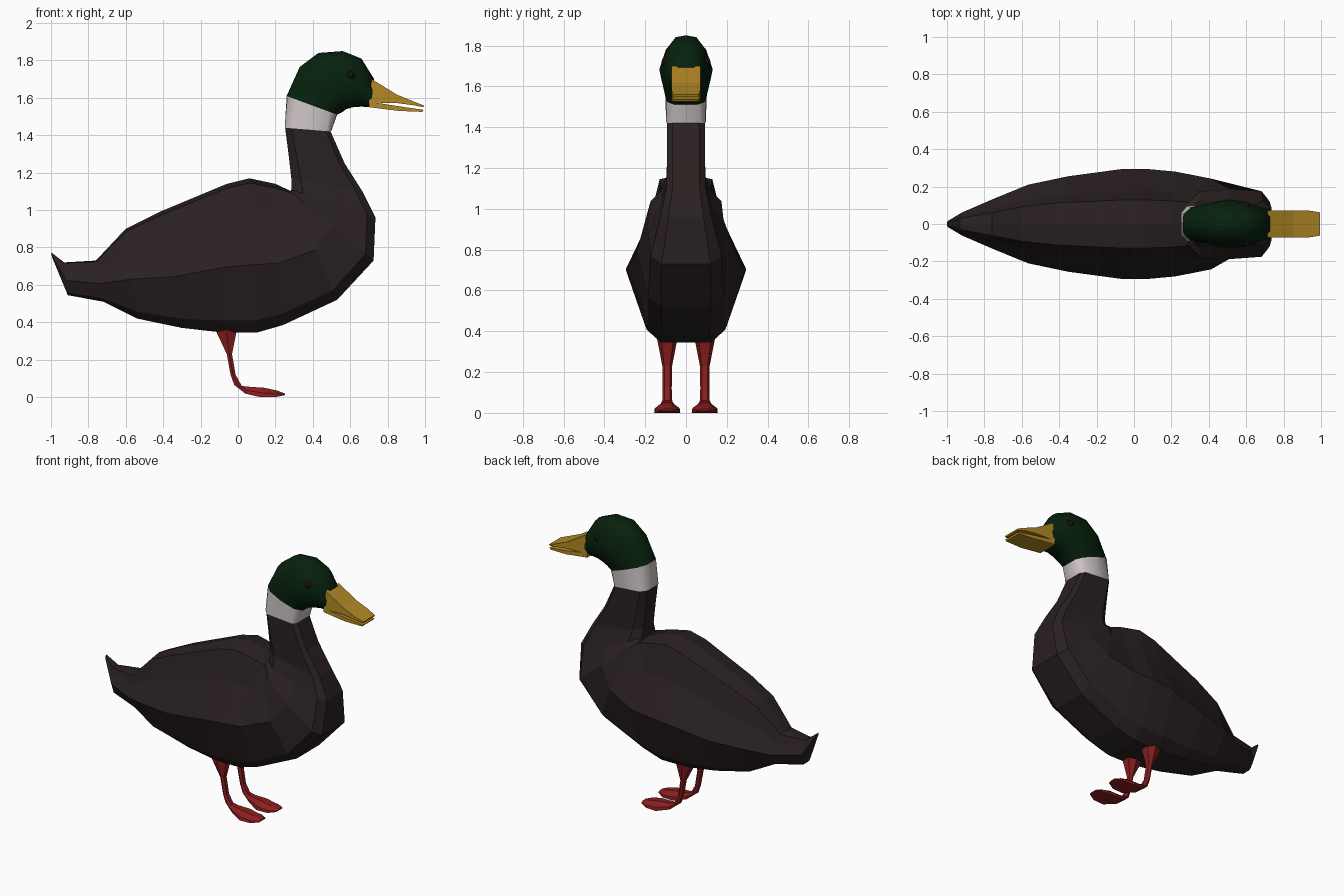
import bpy, bmesh
from math import radians

old = bpy.data.objects.get("Cube")
if old:
    bpy.data.objects.remove(old, do_unlink=True)


def material(name, rgb):
    m = bpy.data.materials.new(name)
    m.use_nodes = True
    m.diffuse_color = (*rgb, 1)
    bsdf = m.node_tree.nodes["Principled BSDF"]
    bsdf.inputs["Base Color"].default_value = (*rgb, 1)
    bsdf.inputs["Roughness"].default_value = 0.9
    return m


brown = material("brown feathers", (0.023, 0.015, 0.015))
green = material("head green", (0.002, 0.015, 0.004))
white = material("collar white", (0.62, 0.56, 0.56))
yellow = material("bill yellow", (0.45, 0.25, 0.018))
red = material("leg red", (0.25, 0.013, 0.014))
black = material("eye dark", (0.009, 0.004, 0.005))

# Half cross-sections: (fraction from upper to lower edge, share of half width)
PLUMP = [(0, 0), (.03, .44), (.27, .61), (.56, 1), (.92, .66), (1, .42), (1, 0)]
TUBE = [(0, 0), (0, .6), (.14, 1), (.5, 1), (.9, 1), (1, .7), (1, 0)]
OVAL = [(0, 0), (.03, .42), (.2, .75), (.52, 1), (.8, .85), (.98, .5), (1, 0)]
BOX = [(0, 1), (1, 1)]
LIMB = [(0, .6), (.5, 1), (1, .6)]
FOOT = [(0, 1), (.45, .95), (1, .4)]


def loft(name, rings, mat, shape, shape2=None, y=0, smooth=None):
    """Skin rings (upper x, upper z, lower x, lower z, half width, blend to shape2)."""
    bm = bmesh.new()
    loops = []
    for x1, z1, x2, z2, w, *blend in rings:
        b = blend[0] if blend else 0
        half = [(f + (g - f) * b, s + (t - s) * b)
                for (f, s), (g, t) in zip(shape, shape2 or shape)]
        pts = [(f, s) for f, s in half] + [(f, -s) for f, s in reversed(half) if s > 0]
        loops.append([bm.verts.new((x1 + (x2 - x1) * f, y + s * w, z1 + (z2 - z1) * f))
                      for f, s in pts])
    n = len(loops[0])
    for a, c in zip(loops, loops[1:]):
        for i in range(n):
            j = (i + 1) % n
            bm.faces.new((a[i], a[j], c[j], c[i]))
    bm.faces.new(loops[0])
    bm.faces.new(loops[-1])
    bmesh.ops.recalc_face_normals(bm, faces=bm.faces)
    me = bpy.data.meshes.new(name)
    bm.to_mesh(me)
    bm.free()
    me.materials.append(mat)
    ob = bpy.data.objects.new(name, me)
    bpy.context.collection.objects.link(ob)
    if smooth:
        bpy.ops.object.select_all(action='DESELECT')
        ob.select_set(True)
        bpy.context.view_layer.objects.active = ob
        bpy.ops.object.shade_smooth_by_angle(angle=radians(smooth))
    return ob


# Body: from the upturned tail, along the back, fanning round the breast up the neck
loft("body_and_neck", [
    (-1, .775, -.995, .75, .015, 0),
    (-.93, .72, -.91, .545, .062, .2),
    (-.76, .73, -.72, .51, .14, 0),
    (-.60, .90, -.54, .42, .21, 0),
    (-.42, .99, -.30, .37, .255, 0),
    (-.06, 1.14, -.08, .345, .293, 0),
    (.06, 1.17, .10, .345, .293, 0),
    (.20, 1.14, .24, .385, .280, 0),
    (.275, 1.105, .53, .52, .242, .3),
    (.28, 1.10, .725, .73, .188, .8),
    (.285, 1.11, .735, .96, .122, 1),
    (.285, 1.17, .665, 1.10, .095, 1),
    (.27, 1.30, .57, 1.25, .093, 1),
    (.252, 1.44, .495, 1.42, .093, 1),
], brown, PLUMP, TUBE)

# Collar band
loft("collar", [
    (.25, 1.44, .498, 1.42, .097, 0),
    (.26, 1.61, .53, 1.51, .102, .5),
], white, TUBE, OVAL, smooth=50)

# Head
loft("head", [
    (.26, 1.61, .53, 1.51, .103, .5),
    (.33, 1.765, .56, 1.525, .122, 1),
    (.43, 1.84, .58, 1.54, .131, 1),
    (.56, 1.85, .615, 1.55, .120, 1),
    (.66, 1.81, .66, 1.553, .096, 1),
    (.728, 1.70, .71, 1.55, .076, .8),
], green, TUBE, OVAL, smooth=50)

# Bill, slightly open
loft("upper_bill", [
    (.715, 1.70, .70, 1.575, .071),
    (.85, 1.617, .85, 1.572, .071),
    (.94, 1.58, .94, 1.56, .071),
    (.995, 1.559, .992, 1.55, .062),
], yellow, BOX)
loft("lower_bill", [
    (.70, 1.58, .70, 1.55, .071),
    (.86, 1.555, .86, 1.53, .071),
    (.992, 1.536, .985, 1.525, .062),
], yellow, BOX)

for side, s in (("left", 1), ("right", -1)):
    # Leg running down into a flat webbed foot
    loft(side + "_leg", [
        (-.135, .39, 0, .39, .055, 0),
        (-.06, .23, -.032, .23, .024, 0),
        (-.04, .12, -.013, .12, .022, 0),
        (-.02, .065, .02, .06, .024, 0),
        (.04, .018, .05, .056, .035, .6),
        (.12, 0, .14, .05, .064, 1),
        (.20, 0, .205, .036, .060, 1),
        (.25, .01, .25, .02, .035, 1),
    ], red, LIMB, FOOT, y=s * .092)
    # Eye
    bpy.ops.mesh.primitive_uv_sphere_add(segments=10, ring_count=6, radius=.025,
                                         location=(.60, s * .095, 1.72))
    eye = bpy.context.object
    eye.name = side + "_eye"
    eye.data.materials.append(black)
    bpy.ops.object.shade_smooth()
